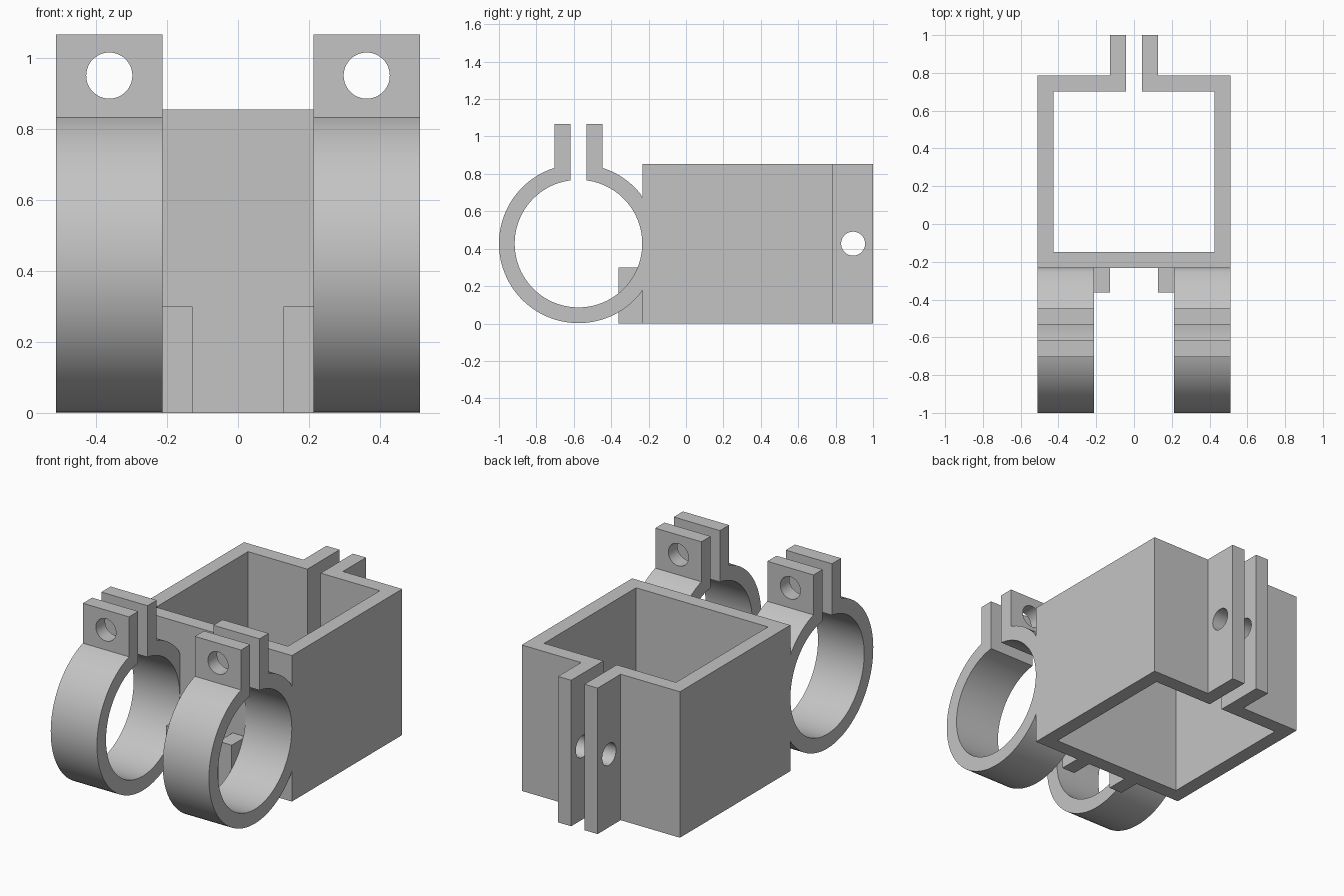
import bpy
import bmesh
from math import sin, cos, pi, asin, radians
from mathutils import Vector, Matrix

cube = bpy.data.objects.get("Cube")
if cube:
    bpy.data.objects.remove(cube, do_unlink=True)

GREY = bpy.data.materials.new("plain grey")
GREY.use_nodes = True
TONE = (0.55, 0.55, 0.55, 1)
GREY.diffuse_color = TONE
GREY.node_tree.nodes["Principled BSDF"].inputs["Base Color"].default_value = TONE

# Shared dimensions
WALL = 0.085
GAP = 0.043            # half width of each clamp slot
TAB = GAP + WALL       # outer face of each clamp tab
HALF = 0.512           # half width of the box
FRONT, BACK = -0.233, 0.787
HEIGHT = 0.854
MID = HEIGHT / 2
RING_Y, R_OUT, R_IN = -0.575, 0.425, 0.341
RING_X = 0.213         # inner side of the rings


def add_object(name, bm):
    bmesh.ops.recalc_face_normals(bm, faces=bm.faces)
    mesh = bpy.data.meshes.new(name)
    bm.to_mesh(mesh)
    bm.free()
    mesh.materials.append(GREY)
    ob = bpy.data.objects.new(name, mesh)
    bpy.context.collection.objects.link(ob)
    return ob


def extrude_outline(name, points, direction):
    """Closed outline pushed along a direction into a solid."""
    bm = bmesh.new()
    face = bm.faces.new([bm.verts.new(p) for p in points])
    ext = bmesh.ops.extrude_face_region(bm, geom=[face])
    verts = [g for g in ext["geom"] if isinstance(g, bmesh.types.BMVert)]
    bmesh.ops.translate(bm, verts=verts, vec=Vector(direction))
    return add_object(name, bm)


def drill(ob, centre, axis, radius, length):
    """Cut a round bolt hole, then drop the cutter."""
    bm = bmesh.new()
    turn = Vector((0, 0, 1)).rotation_difference(Vector(axis)).to_matrix().to_4x4()
    bmesh.ops.create_cone(bm, cap_ends=True, segments=48, radius1=radius, radius2=radius,
                          depth=length, matrix=Matrix.Translation(centre) @ turn)
    cutter = add_object("hole_cutter", bm)
    cutter.hide_render = True
    mod = ob.modifiers.new("bolt_hole", 'BOOLEAN')
    mod.operation = 'DIFFERENCE'
    mod.solver = 'EXACT'
    mod.object = cutter
    deps = bpy.context.evaluated_depsgraph_get()
    mesh = bpy.data.meshes.new_from_object(ob.evaluated_get(deps))
    ob.modifiers.clear()
    ob.data = mesh
    bpy.data.objects.remove(cutter, do_unlink=True)


def smooth(ob):
    ob.data.polygons.foreach_set("use_smooth", [True] * len(ob.data.polygons))
    ob.data.set_sharp_from_angle(angle=radians(30))


def arc(radius, half_gap, steps=96):
    """Ring arc in y and z, from one side of the top slot round to the other."""
    a = asin(half_gap / radius)
    for i in range(steps + 1):
        t = a + (2 * pi - 2 * a) * i / steps
        yield RING_Y + radius * sin(t), MID + radius * cos(t)


# Square socket, split at the back with two clamp tabs
half = [(GAP, 1), (TAB, 1), (TAB, BACK), (HALF, BACK), (HALF, FRONT)]
inner = [(HALF - WALL, FRONT + WALL), (HALF - WALL, BACK - WALL), (GAP, BACK - WALL)]
outline = half + [(-x, y) for x, y in reversed(half)]
outline += [(-x, y) for x, y in reversed(inner)] + inner
socket = extrude_outline("square_socket", [(x, y, 0) for x, y in outline], (0, 0, HEIGHT))
drill(socket, (0, (1 + BACK) / 2, MID), (1, 0, 0), 0.064, 0.5)
smooth(socket)

# Split clamp rings with upright tabs, cut flat where they meet the socket
TOP = 1.066
outer = [(min(y, FRONT), z) for y, z in arc(R_OUT, TAB)]
ring = [(RING_Y + GAP, TOP), (RING_Y + TAB, TOP)] + outer
ring += [(RING_Y - TAB, TOP), (RING_Y - GAP, TOP)] + list(reversed(list(arc(R_IN, GAP))))
width = HALF - RING_X
for side, s in (("left", 1), ("right", -1)):
    clamp = extrude_outline(side + "_clamp_ring", [(s * RING_X, y, z) for y, z in ring],
                            (s * width, 0, 0))
    drill(clamp, (s * (RING_X + width / 2), RING_Y, 0.95), (0, 1, 0), 0.065, 0.5)
    smooth(clamp)

    # Small support block beside the ring
    y0 = -0.362
    block = [(y0, 0), (FRONT, 0), (FRONT, 0.299), (y0, 0.299)]
    extrude_outline(side + "_support_block", [(s * TAB, y, z) for y, z in block],
                    (s * (RING_X - TAB), 0, 0))
